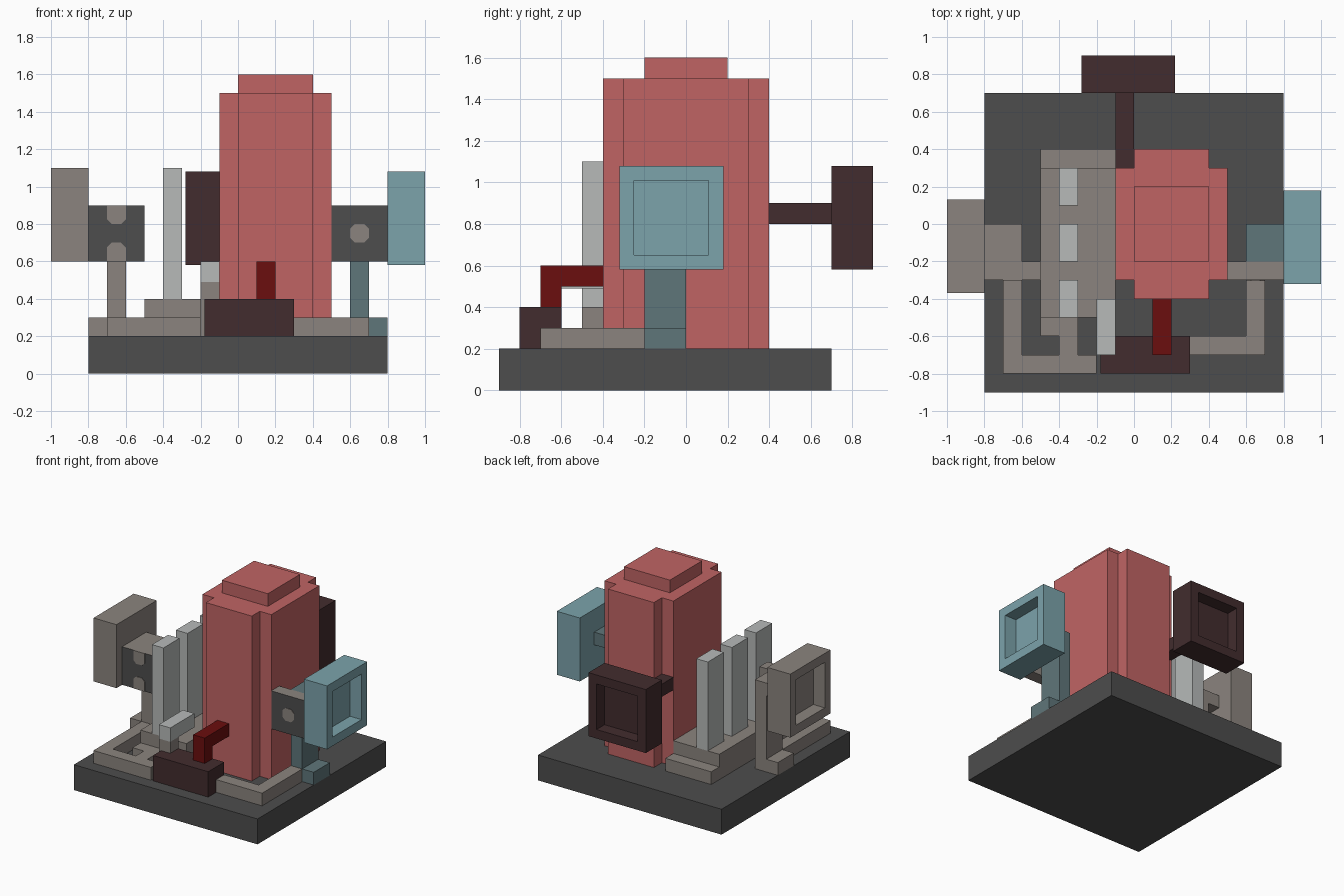
import bpy, bmesh
from mathutils import Vector

if "Cube" in bpy.data.objects:
    bpy.data.objects.remove(bpy.data.objects["Cube"])


def srgb(r, g, b):
    lin = [((c / 255 + 0.055) / 1.055) ** 2.4 if c > 10 else c / 255 / 12.92 for c in (r, g, b)]
    return (*lin, 1)


def material(name, rgb):
    m = bpy.data.materials.new(name)
    m.diffuse_color = srgb(*rgb)
    m.use_nodes = True
    m.node_tree.nodes["Principled BSDF"].inputs["Base Color"].default_value = m.diffuse_color
    return m


CHARCOAL = material("charcoal", (77, 77, 77))
CORAL = material("coral", (192, 100, 100))
STONE = material("stone", (139, 132, 126))
SILVER = material("silver", (183, 186, 185))
MAROON = material("maroon", (66, 44, 46))
RED = material("red", (107, 14, 14))
TEAL = material("teal", (124, 163, 171))
SLATE = material("slate_teal", (95, 118, 122))


def finish(name, bm, *mats):
    bmesh.ops.recalc_face_normals(bm, faces=bm.faces)
    mesh = bpy.data.meshes.new(name)
    bm.to_mesh(mesh)
    bm.free()
    for m in mats:
        mesh.materials.append(m)
    ob = bpy.data.objects.new(name, mesh)
    bpy.context.collection.objects.link(ob)
    return ob


def add_box(bm, x, y, z):
    """Box from (min, max) ranges."""
    verts = bmesh.ops.create_cube(bm, size=1)["verts"]
    for v in verts:
        v.co = Vector([(a + b) / 2 + c * (b - a) for (a, b), c in zip((x, y, z), v.co)])
    return verts


def boxes(name, mat, *ranges):
    bm = bmesh.new()
    for r in ranges:
        add_box(bm, *r)
    return finish(name, bm, mat)


def prism(name, mat, pts, z0, z1):
    """Extrude an xy outline from z0 to z1."""
    bm = bmesh.new()
    face = bm.faces.new([bm.verts.new((x, y, z0)) for x, y in pts])
    top = bmesh.ops.extrude_face_region(bm, geom=[face])["geom"]
    for v in top:
        if isinstance(v, bmesh.types.BMVert):
            v.co.z = z1
    return finish(name, bm, mat)


def recessed_block(name, mat, x, y, z, out):
    """Block with a square pocket in the face pointing along out."""
    bm = bmesh.new()
    add_box(bm, x, y, z)
    out = Vector(out)
    bm.normal_update()
    face = max(bm.faces, key=lambda f: f.normal.dot(out))
    bmesh.ops.inset_individual(bm, faces=[face], thickness=0.1)
    pocket = bmesh.ops.extrude_discrete_faces(bm, faces=[face])["faces"][0]
    for v in pocket.verts:
        v.co -= out * 0.1
    return finish(name, bm, mat)


def front_plate(name, mat, pts):
    """Thin painted mark on the front of a relay box."""
    bm = bmesh.new()
    face = bm.faces.new([bm.verts.new((x, -0.304, z)) for x, z in pts])
    new = bmesh.ops.extrude_face_region(bm, geom=[face])["geom"]
    for v in new:
        if isinstance(v, bmesh.types.BMVert):
            v.co.y = -0.299
    return finish(name, bm, mat)


# Base slab
boxes("base", CHARCOAL, ((-0.8, 0.8), (-0.9, 0.7), (0, 0.2)))

# Tower with notched corners and cap
prism("tower", CORAL, [(-0.1, -0.3), (0, -0.3), (0, -0.4), (0.4, -0.4), (0.4, -0.3), (0.5, -0.3),
                       (0.5, 0.3), (0.4, 0.3), (0.4, 0.4), (0, 0.4), (0, 0.3), (-0.1, 0.3)], 0.2, 1.5)
boxes("tower_cap", CORAL, ((0, 0.4), (-0.2, 0.2), (1.5, 1.6)))

# Stepped platform with three rods
boxes("platform_lower", STONE, ((-0.5, -0.1), (-0.5, 0.4), (0.2, 0.3)))
boxes("platform_upper", STONE, ((-0.5, -0.1), (-0.5, 0.3), (0.3, 0.4)))
for i in range(3):
    y = -0.5 + 0.3 * i
    boxes("rod", SILVER, ((-0.4, -0.3), (y, y + 0.2), (0.4, 1.1)))

# Pipes lying on the base
prism("left_pipe", STONE, [(-0.7, -0.8), (-0.2, -0.8), (-0.2, -0.7), (-0.3, -0.7), (-0.3, -0.5),
                           (-0.5, -0.5), (-0.5, -0.6), (-0.4, -0.6), (-0.4, -0.7), (-0.6, -0.7),
                           (-0.6, -0.2), (-0.7, -0.2)], 0.2, 0.3)
prism("right_pipe", STONE, [(0.3, -0.7), (0.7, -0.7), (0.7, -0.2), (0.6, -0.2),
                            (0.6, -0.6), (0.3, -0.6)], 0.2, 0.3)

# Front control block with bent red pipe, and silver pipe beside it
boxes("control_block", MAROON, ((-0.18, 0.3), (-0.8, -0.6), (0.2, 0.4)))
boxes("red_pipe", RED, ((0.1, 0.2), (-0.7, -0.4), (0.5, 0.6)), ((0.1, 0.2), (-0.7, -0.6), (0.4, 0.5)))
boxes("silver_pipe", SILVER, ((-0.2, -0.1), (-0.7, -0.4), (0.49, 0.6)))
boxes("silver_pipe_leg", STONE, ((-0.2, -0.1), (-0.7, -0.6), (0.2, 0.49)))

# Side brackets (post, foot, arm) and relay boxes
for side, sign, mat in (("left", -1, STONE), ("right", 1, SLATE)):
    def xr(a, b):
        return tuple(sorted((a * sign, b * sign)))
    boxes(side + "_bracket", mat, (xr(0.6, 0.7), (-0.2, 0), (0.2, 0.9)),
          (xr(0.7, 0.8), (-0.2, 0), (0.2, 0.3)), (xr(0.7, 0.8), (-0.2, 0), (0.8, 0.9)))
    bm = bmesh.new()
    add_box(bm, xr(0.5, 0.8), (-0.3, -0.2), (0.6, 0.9))
    bm.normal_update()
    for f in bm.faces:  # dark front, stone elsewhere
        f.material_index = 1 if f.normal.y < -0.5 else 0
    finish(side + "_relay_box", bm, STONE, CHARCOAL)

# Painted marks on the relay boxes
c, r, k = 0.65, 0.05, 0.025
front_plate("right_mark", STONE, [(c - r, 0.75 - k), (c - k, 0.75 - r), (c + k, 0.75 - r), (c + r, 0.75 - k),
                                  (c + r, 0.75 + k), (c + k, 0.75 + r), (c - k, 0.75 + r), (c - r, 0.75 + k)])
for edge, d in ((0.6, 1), (0.9, -1)):
    front_plate("left_mark", STONE, [(-c - r, edge), (-c + r, edge), (-c + r, edge + d * 0.075),
                                     (-c + k, edge + d * 0.1), (-c - k, edge + d * 0.1),
                                     (-c - r, edge + d * 0.075)])

# Recessed port blocks on the left, right and back
recessed_block("left_port", STONE, (-1, -0.8), (-0.37, 0.13), (0.6, 1.1), (-1, 0, 0))
recessed_block("right_port", TEAL, (0.8, 1), (-0.32, 0.18), (0.58, 1.08), (1, 0, 0))
recessed_block("back_port", MAROON, (-0.28, 0.22), (0.7, 0.9), (0.58, 1.08), (0, 1, 0))
boxes("back_arm", MAROON, ((-0.1, 0), (0.3, 0.7), (0.8, 0.9)))
